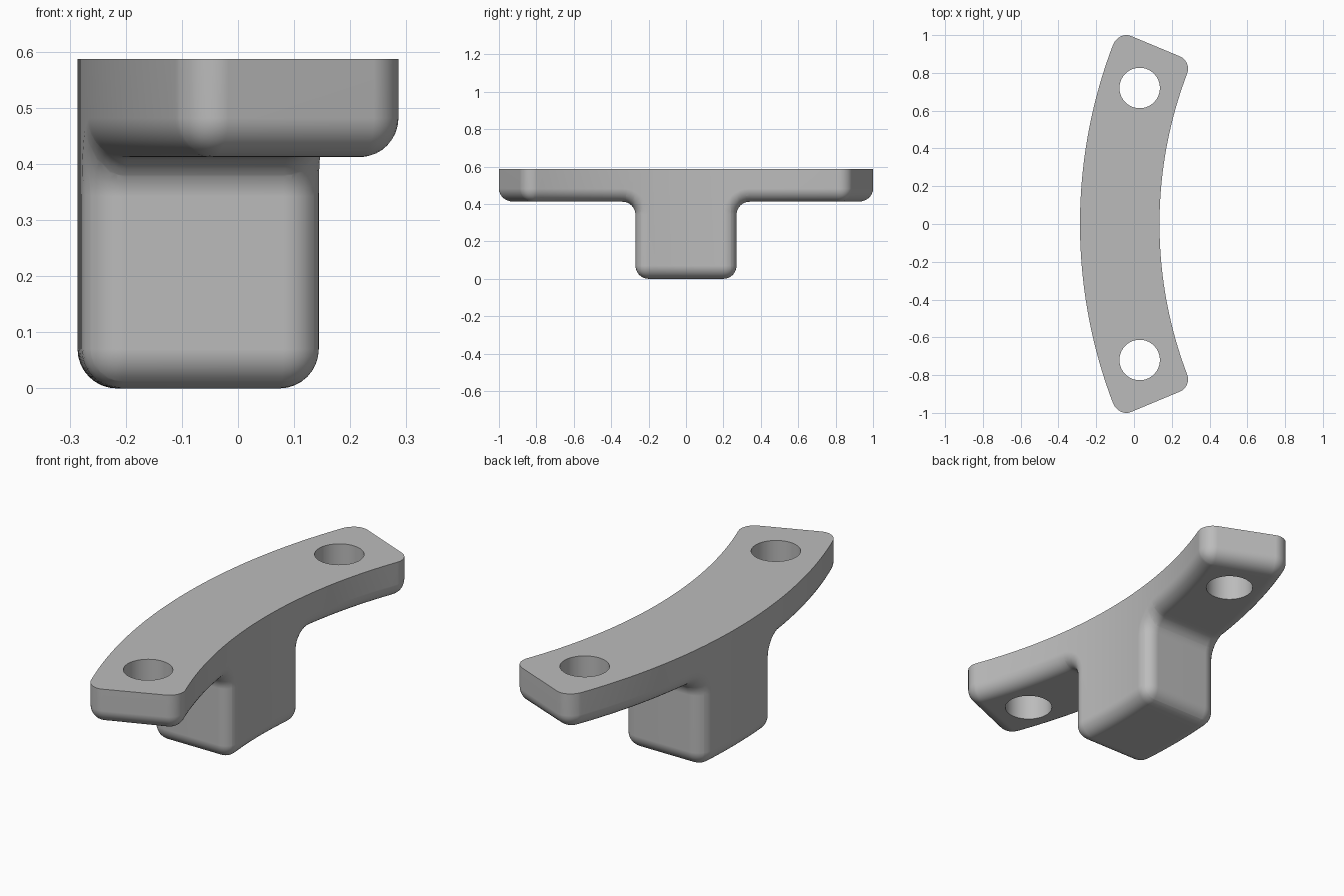
import bpy, bmesh, math
from mathutils import Vector

cube = bpy.data.objects.get("Cube")
if cube:
    bpy.data.objects.remove(cube, do_unlink=True)

# Main dimensions
CENTRE_X, R_OUT, R_IN = 2.375, 2.661, 2.24
R_MID = (R_OUT + R_IN) / 2
HALF_WIDTH = (R_OUT - R_IN) / 2
HALF_LENGTH = R_MID * math.sin(math.radians(22.6))
TOP, UNDERSIDE, POST = 0.587, 0.412, 0.27
ROUND = 0.07

# Grey material
grey = bpy.data.materials.new("plain grey")
grey.use_nodes = True
colour = (0.5, 0.5, 0.5, 1)
grey.diffuse_color = colour
grey.node_tree.nodes["Principled BSDF"].inputs["Base Color"].default_value = colour

# T-shaped side profile with filleted inner corners
half = [(POST, 0)]
for i in range(9):
    a = math.pi - i * math.pi / 16
    half.append((POST + ROUND + ROUND * math.cos(a),
                 UNDERSIDE - ROUND + ROUND * math.sin(a)))
half += [(HALF_LENGTH, UNDERSIDE), (HALF_LENGTH, TOP)]
profile = half + [(-y, z) for y, z in reversed(half)]

# Straight block extruded from the profile
bm = bmesh.new()
face = bm.faces.new([bm.verts.new((-HALF_WIDTH, y, z)) for y, z in profile])
ext = bmesh.ops.extrude_face_region(bm, geom=[face])
bmesh.ops.translate(bm, vec=(2 * HALF_WIDTH, 0, 0),
                    verts=[v for v in ext["geom"] if isinstance(v, bmesh.types.BMVert)])
bmesh.ops.recalc_face_normals(bm, faces=bm.faces)


def is_rounded(edge):
    a, b = (v.co for v in edge.verts)
    if min(a.z, b.z) > TOP - 0.001:
        return False
    across = abs(a.x - b.x) > 0.01
    corner = a.z < 0.001 or abs(a.y) > HALF_LENGTH - 0.001
    return corner or not across


bmesh.ops.bevel(bm, geom=[e for e in bm.edges if is_rounded(e)], offset=ROUND,
                offset_type='OFFSET', segments=8, profile=0.5, affect='EDGES',
                clamp_overlap=False)

# Cut into strips, then bend into an arc with radial ends
for i in range(-22, 23):
    bmesh.ops.bisect_plane(bm, geom=bm.verts[:] + bm.edges[:] + bm.faces[:], dist=1e-5,
                           plane_co=Vector((0, i * 0.04, 0)), plane_no=Vector((0, 1, 0)))
for v in bm.verts:
    radius = R_MID - v.co.x
    t = min(1, max(0, (abs(v.co.y) - POST - ROUND) / 0.3))
    blend = t * t * (3 - 2 * t)
    y = v.co.y * (1 + blend * (radius / R_MID - 1))
    v.co.x = CENTRE_X - math.sqrt(radius ** 2 - y ** 2)
    v.co.y = y
bmesh.ops.recalc_face_normals(bm, faces=bm.faces)

mesh = bpy.data.meshes.new("curved_bracket")
bm.to_mesh(mesh)
bm.free()
bracket = bpy.data.objects.new("curved_bracket", mesh)
bpy.context.collection.objects.link(bracket)
mesh.materials.append(grey)

# Bolt holes through both ends
for side in (-1, 1):
    bpy.ops.mesh.primitive_cylinder_add(vertices=64, radius=0.107, depth=0.6,
                                        location=(0.03, side * 0.72, 0.5))
    cutter = bpy.context.object
    cutter.name = "hole_cutter"
    cutter.hide_render = True
    cutter.data.materials.append(grey)
    bpy.ops.object.select_all(action='DESELECT')
    bracket.select_set(True)
    bpy.context.view_layer.objects.active = bracket
    hole = bracket.modifiers.new("hole", 'BOOLEAN')
    hole.operation = 'DIFFERENCE'
    hole.solver = 'EXACT'
    hole.object = cutter
    bpy.ops.object.modifier_apply(modifier=hole.name)
    bpy.data.objects.remove(cutter, do_unlink=True)

# Smooth rounded edges, crisp rims
bpy.ops.object.shade_smooth_by_angle(angle=math.radians(30))
weighted = bracket.modifiers.new("weighted_normals", 'WEIGHTED_NORMAL')
weighted.keep_sharp = True
